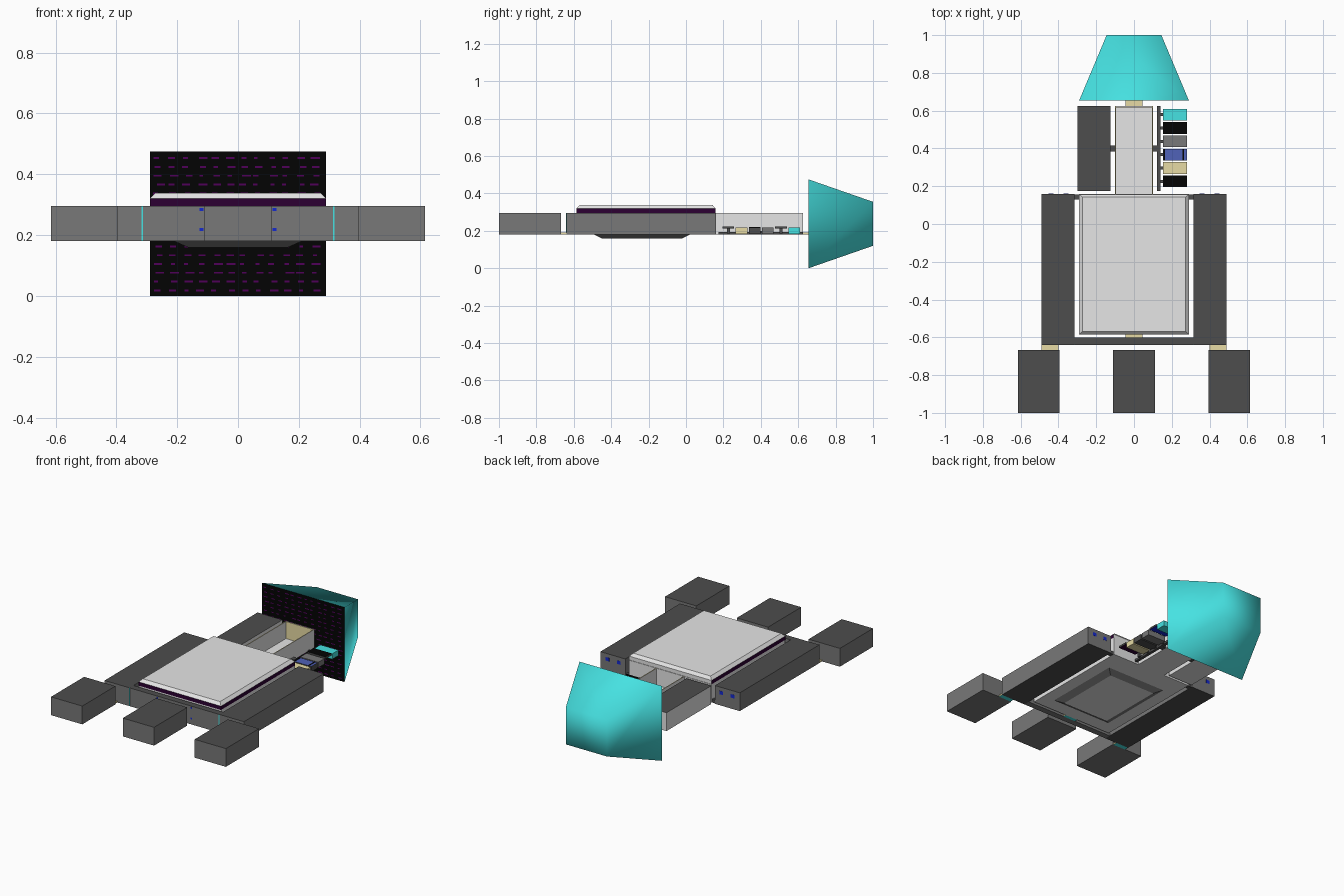
import bpy, bmesh, random

if "Cube" in bpy.data.objects:
    bpy.data.objects.remove(bpy.data.objects["Cube"])

# ---- materials -------------------------------------------------------
def lin(c):
    return c / 12.92 if c <= 0.04045 else ((c + 0.055) / 1.055) ** 2.4

def mat(name, hexa):
    m = bpy.data.materials.new(name)
    rgb = [lin(int(hexa[i:i + 2], 16) / 255) for i in (0, 2, 4)]
    m.diffuse_color = (*rgb, 1)
    m.use_nodes = True
    m.node_tree.nodes["Principled BSDF"].inputs["Base Color"].default_value = m.diffuse_color
    return m

TEAL = mat("teal", "46E2E2")
BLACK = mat("black", "030303")
DARK = mat("dark_grey", "4D4D4D")
MID = mat("mid_grey", "787878")
LIGHT = mat("light_grey", "E6E6E6")
BEIGE = mat("beige", "ECE0A8")
PURPLE = mat("dark_purple", "2C0032")
BLUE = mat("blue", "5062B8")
DEEP = mat("deep_blue", "1428D0")

# ---- helpers ---------------------------------------------------------
def finish(name, bm, mats):
    me = bpy.data.meshes.new(name)
    bm.to_mesh(me)
    bm.free()
    for m in mats:
        me.materials.append(m)
    ob = bpy.data.objects.new(name, me)
    bpy.context.collection.objects.link(ob)

def loft(name, ring_a, ring_b, side, cap_a, cap_b, smooth=False):
    """Solid between two four-point rings, with one colour per cap."""
    bm = bmesh.new()
    a = [bm.verts.new(p) for p in ring_a]
    b = [bm.verts.new(p) for p in ring_b]
    first = bm.faces.new(a)
    last = bm.faces.new(b)
    first.material_index, last.material_index = 1, 2
    for i in range(4):
        j = (i + 1) % 4
        bm.faces.new((a[i], a[j], b[j], b[i])).smooth = smooth
    bmesh.ops.recalc_face_normals(bm, faces=bm.faces)
    if smooth:  # only the first ring keeps a crisp outline
        last.smooth = True
        for e in first.edges:
            e.smooth = False
    finish(name, bm, (side, cap_a, cap_b))

def rect(x0, x1, y0, y1, z):
    return [(x0, y0, z), (x1, y0, z), (x1, y1, z), (x0, y1, z)]

def upright(w, z0, z1, y):
    return [(-w, y, z0), (w, y, z0), (w, y, z1), (-w, y, z1)]

def box(name, x0, x1, y0, y1, z0, z1, side, top=None, bottom=None):
    loft(name, rect(x0, x1, y0, y1, z0), rect(x0, x1, y0, y1, z1),
         side, bottom or side, top or side)

Z0, Z1 = 0.18, 0.296

# ---- rear funnel with purple flecks on its dark front ----------------
loft("rear_funnel", upright(0.29, 0, 0.475, 0.655), upright(0.145, 0.12, 0.355, 1.0),
     TEAL, BLACK, TEAL, smooth=True)
random.seed(3)
bm = bmesh.new()
for row in range(16):
    z = 0.015 + row * 0.029
    for col in range(12):
        x = -0.28 + col * 0.047 + random.uniform(0, 0.015)
        w = random.uniform(0.012, 0.03)
        bm.faces.new([bm.verts.new(p) for p in (
            (x, 0.6535, z), (x + w, 0.6535, z), (x + w, 0.6535, z + 0.006), (x, 0.6535, z + 0.006))])
finish("funnel_flecks", bm, (mat("purple", "50005A"),))

# ---- three front blocks ----------------------------------------------
for n, cx in (("left", -0.505), ("middle", 0), ("right", 0.505)):
    box(f"front_block_{n}", cx - 0.11, cx + 0.11, -1.0, -0.667, Z0, Z1, MID, DARK, MID)

# ---- side pods with links, ports and seams ---------------------------
for n, s in (("left", -1), ("right", 1)):
    def sx(a, b):
        return sorted((s * a, s * b))
    box(f"side_pod_{n}", *sx(0.315, 0.49), -0.64, 0.16, Z0, Z1, MID, DARK, DARK)
    box(f"front_link_{n}", *sx(0.40, 0.49), -0.668, -0.639, Z0, 0.19, BEIGE, BEIGE, TEAL)
    box(f"pod_link_{n}", *sx(0.285, 0.316), 0.13, 0.155, Z0, 0.20, DARK)
    box(f"front_seam_{n}", *sx(0.313, 0.317), -0.641, -0.639, Z0, Z1, TEAL)
    for i, c in enumerate((0.36, 0.44)):
        box(f"pod_port_{n}_{i}", *sx(c - 0.013, c + 0.013), 0.159, 0.161, 0.25, 0.272, DEEP)
    for i, z in enumerate((0.218, 0.284)):
        box(f"bar_port_{n}_{i}", *sx(0.114, 0.126), -0.641, -0.639, z - 0.005, z + 0.005, DEEP)

box("front_crossbar", -0.316, 0.316, -0.64, -0.60, Z0, Z1, MID, DARK, MID)
box("middle_link", -0.045, 0.045, -0.601, -0.578, Z0, 0.19, BEIGE, BEIGE, TEAL)

# ---- central body, band (light at the rear) and bevelled lid ---------
box("central_body", -0.29, 0.29, -0.58, 0.16, Z0, Z1, LIGHT)
loft("lid_band", upright(0.29, Z1, 0.32, -0.585), upright(0.29, Z1, 0.32, 0.157),
     PURPLE, PURPLE, LIGHT)
loft("lid", rect(-0.29, 0.29, -0.585, 0.157, 0.32),
     rect(-0.272, 0.272, -0.568, 0.142, 0.338), LIGHT, LIGHT, LIGHT)
loft("belly_pad", rect(-0.21, 0.21, -0.49, 0.02, Z0),
     rect(-0.165, 0.165, -0.45, -0.02, 0.16), MID, LIGHT, LIGHT)

# ---- neck tray (open on top, beige inside of end wall) ---------------
T = 0.005
box("tray_floor", -0.1, 0.1, 0.16, 0.625, Z0, Z0 + 0.008, LIGHT)
for n, s in (("left", -1), ("right", 1)):
    xs = sorted((s * 0.1, s * (0.1 - T)))
    box(f"tray_wall_{n}", *xs, 0.16, 0.625, Z0, Z1, LIGHT, BEIGE, LIGHT)
box("tray_end_wall", -0.1, 0.1, 0.62, 0.625, Z0, Z1, LIGHT)
box("tray_end_lining", -0.095, 0.095, 0.617, 0.62, Z0 + 0.008, Z1, BEIGE)
box("funnel_link", -0.045, 0.045, 0.624, 0.656, Z0, 0.19, BEIGE, BEIGE, TEAL)

# ---- left rear panel and links to the tray ---------------------------
box("rear_panel", -0.30, -0.125, 0.175, 0.625, Z0, Z1, LIGHT, DARK, LIGHT)
box("panel_link", -0.126, -0.1, 0.385, 0.415, Z0, 0.20, DARK)
box("rail_link", 0.1, 0.126, 0.385, 0.415, Z0, 0.20, DARK)

# ---- right rail with six small tiles: top, side, underside colours ---
box("tile_rail", 0.122, 0.14, 0.175, 0.625, Z0, 0.195, DARK)
tiles = ((BLACK, DARK, PURPLE), (BEIGE, BEIGE, BEIGE), (BLUE, DARK, DARK),
         (MID, MID, MID), (BLACK, DARK, DEEP), (TEAL, TEAL, TEAL))
for i, (top, side, under) in enumerate(tiles):
    cy = 0.226 + i * 0.0705
    z0, z1 = (0.212, 0.224) if top is BLACK else (0.183, 0.218)
    box(f"tile_{i}", 0.153, 0.28, cy - 0.031, cy + 0.031, z0, z1, side, top, under)
    box(f"tile_tab_{i}", 0.139, 0.156, cy - 0.008, cy + 0.008, Z0 + 0.005, z0 + 0.008, DARK)
    if top is BLUE:
        for k, x in enumerate((0.156, 0.257)):
            box(f"tile_stripe_{k}", x, x + 0.007, cy - 0.03, cy + 0.03, z1, z1 + 0.002, BLACK)
